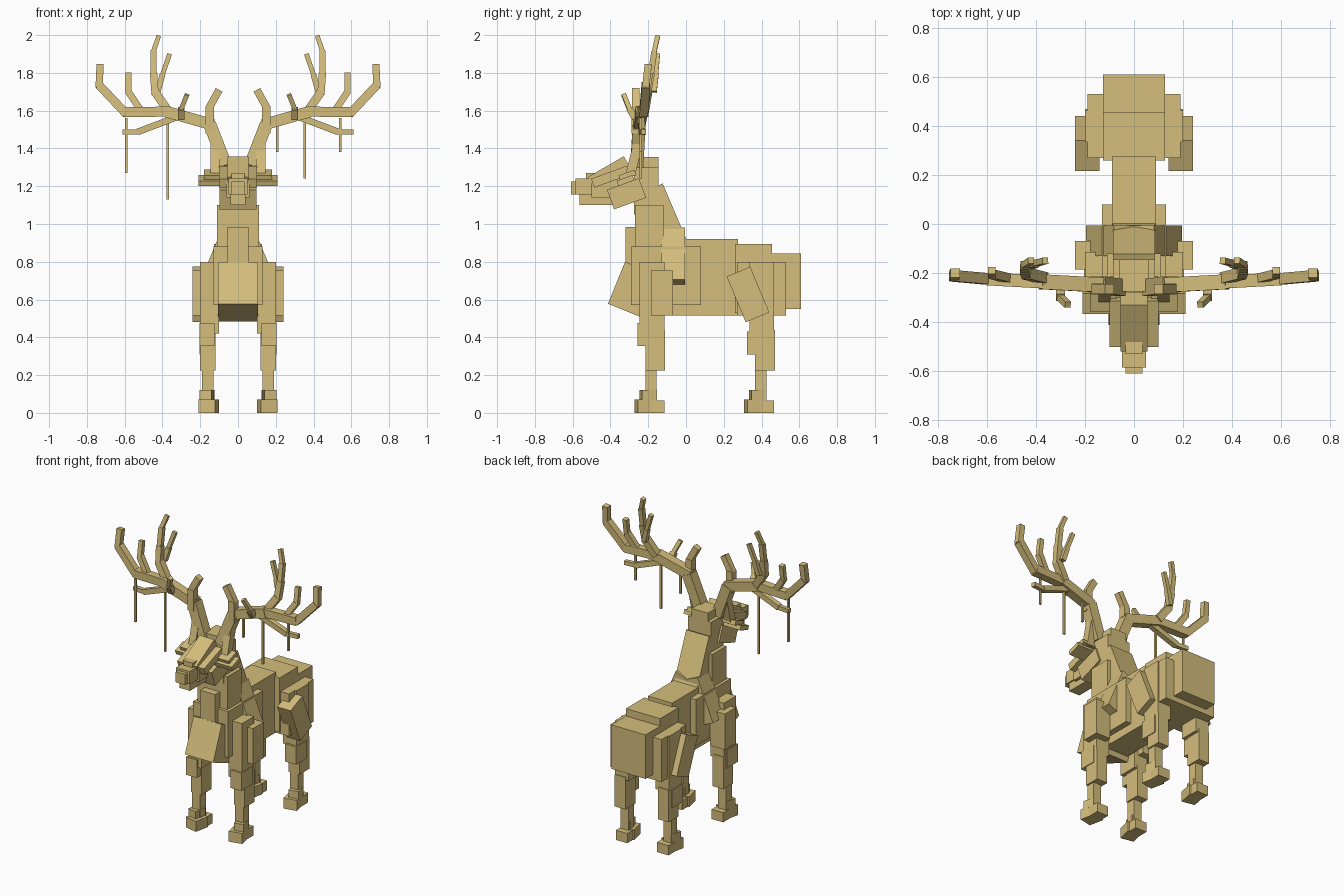
import bpy, bmesh
from math import radians
from mathutils import Matrix, Vector

cube = bpy.data.objects.get("Cube")
if cube:
    bpy.data.objects.remove(cube, do_unlink=True)

tan = bpy.data.materials.new("tan")
tan.use_nodes = True
COLOUR = (0.66, 0.51, 0.20, 1)
tan.diffuse_color = COLOUR
tan.node_tree.nodes["Principled BSDF"].inputs["Base Color"].default_value = COLOUR


def make(name, matrix):
    """One cuboid from a matrix applied to a unit cube."""
    bm = bmesh.new()
    bmesh.ops.create_cube(bm, size=1, matrix=matrix)
    bmesh.ops.recalc_face_normals(bm, faces=bm.faces)
    mesh = bpy.data.meshes.new(name)
    bm.to_mesh(mesh)
    bm.free()
    mesh.materials.append(tan)
    obj = bpy.data.objects.new(name, mesh)
    bpy.context.scene.collection.objects.link(obj)


def pair(name, matrix):
    make("left_" + name, matrix)
    make("right_" + name, Matrix.Diagonal((-1, 1, 1, 1)) @ matrix)


def span(x0, x1, y0, y1, z0, z1):
    """Upright box from its ranges."""
    return (Matrix.Translation(((x0 + x1) / 2, (y0 + y1) / 2, (z0 + z1) / 2))
            @ Matrix.Diagonal((x1 - x0, y1 - y0, z1 - z0, 1)))


def tilted(centre, size, angle, axis="X"):
    """Box turned about one axis."""
    return (Matrix.Translation(centre) @ Matrix.Rotation(radians(angle), 4, axis)
            @ Matrix.Diagonal((*size, 1)))


def beam(a, b, w, d):
    """Bar between two points, d deep along y."""
    z = (b - a).normalized()
    x = Vector((0, 1, 0)).cross(z).normalized()
    rot = Matrix((x, z.cross(x), z)).transposed().to_4x4()
    return Matrix.Translation((a + b) / 2) @ rot @ Matrix.Diagonal((w, d, (b - a).length, 1))


def branch(name, y0, y1, w0, w1, *points):
    """Tapering chain of bars through (x, z) points, drifting from y0 to y1."""
    n = len(points) - 1
    path = [Vector((x, y0 + (y1 - y0) * i / n, z)) for i, (x, z) in enumerate(points)]
    for i in range(n):
        w = w0 + (w1 - w0) * i / max(n - 1, 1)
        lap = (path[i + 1] - path[i]).normalized() * w * 0.3 * (i > 0)
        pair(f"{name}_{i + 1}", beam(path[i] - lap, path[i + 1], w, w))


def centre(name, half_width, *ranges):
    make(name, span(-half_width, half_width, *ranges))


# Torso
centre("body", 0.09, -0.18, 0.275, 0.515, 0.92)
centre("chest", 0.13, -0.29, 0.08, 0.57, 0.88)
centre("loin", 0.127, 0.26, 0.455, 0.53, 0.895)
centre("hips", 0.19, 0.27, 0.53, 0.515, 0.80)
centre("rump", 0.127, 0.40, 0.61, 0.55, 0.845)
make("chest_plate", tilted((0, -0.252, 0.642), (0.21, 0.25, 0.24), -22))

# Neck
centre("throat", 0.055, -0.32, -0.13, 0.60, 0.985)
centre("neck", 0.11, -0.27, -0.12, 0.75, 1.10)
make("nape", tilted((0, -0.128, 0.995), (0.17, 0.18, 0.40), 23))

# Head
centre("skull", 0.085, -0.275, -0.145, 1.05, 1.30)
centre("crown", 0.06, -0.275, -0.145, 1.24, 1.355)
centre("face", 0.06, -0.50, -0.27, 1.14, 1.24)
centre("muzzle", 0.05, -0.585, -0.36, 1.155, 1.24)
centre("nose", 0.035, -0.61, -0.55, 1.155, 1.225)
centre("bridge", 0.035, -0.53, -0.40, 1.20, 1.27)
centre("jaw", 0.04, -0.565, -0.36, 1.10, 1.165)
make("cheeks", tilted((0, -0.315, 1.16), (0.195, 0.18, 0.11), 20))
make("brow", tilted((0, -0.40, 1.26), (0.11, 0.22, 0.10), 30))
pair("temple", tilted((0.075, -0.40, 1.25), (0.05, 0.20, 0.05), 20))
pair("ear", tilted((0.145, -0.32, 1.23), (0.13, 0.09, 0.03), 20))
pair("ear_top", tilted((0.125, -0.31, 1.258), (0.11, 0.09, 0.03), 20))

# Shoulders and thighs
pair("shoulder_slab", tilted((0.0975, -0.068, 0.8275), (0.09, 0.125, 0.298), -22.7, "Y"))
pair("shoulder_plate", span(0.13, 0.24, -0.185, -0.07, 0.515, 0.755))
pair("thigh", tilted((0.19, 0.328, 0.627), (0.10, 0.135, 0.262), 22.6))

# Legs: the hind pair repeats the front pair further back, with a lower knee
for name, y, drop in (("front", 0, 0), ("hind", 0.58, 0.045)):
    pair(name + "_upper_leg", span(0.10, 0.20, y - 0.245, y - 0.115, 0.42, 0.80))
    pair(name + "_knee", span(0.125, 0.205, y - 0.258, y - 0.14, 0.355 - drop, 0.475 - drop))
    pair(name + "_calf", span(0.12, 0.20, y - 0.215, y - 0.11, 0.225, 0.44))
    pair(name + "_shin", span(0.13, 0.19, y - 0.215, y - 0.155, 0.05, 0.36))
    pair(name + "_heel", span(0.11, 0.195, y - 0.19, y - 0.115, 0, 0.065))
    pair(name + "_hoof", tilted((0.155, y - 0.215, 0.035), (0.09, 0.10, 0.07), 12, "Z"))
    pair(name + "_pastern", tilted((0.165, y - 0.20, 0.09), (0.065, 0.08, 0.06), 12, "Z"))

# Antlers: main beam, then tines from the inside out
branch("antler_root", -0.295, -0.25, 0.05, 0.05, (0.12, 1.26), (0.12, 1.44))
branch("antler_beam", -0.26, -0.20, 0.068, 0.038,
       (0.065, 1.31), (0.15, 1.53), (0.38, 1.595), (0.60, 1.592), (0.735, 1.735), (0.73, 1.845))
branch("inner_tine", -0.265, -0.265, 0.045, 0.04, (0.15, 1.48), (0.15, 1.62), (0.10, 1.71))
branch("front_tine", -0.27, -0.33, 0.035, 0.025, (0.30, 1.56), (0.30, 1.61), (0.27, 1.685))
branch("outer_tine", -0.22, -0.19, 0.036, 0.03, (0.52, 1.61), (0.58, 1.70), (0.58, 1.80))
branch("tall_tine", -0.22, -0.15, 0.045, 0.025,
       (0.37, 1.60), (0.44, 1.70), (0.447, 1.80), (0.447, 1.915), (0.42, 1.995))
branch("side_tine", -0.17, -0.15, 0.03, 0.025, (0.425, 1.70), (0.40, 1.79), (0.362, 1.90))
branch("low_tine", -0.24, -0.225, 0.035, 0.027, (0.30, 1.575), (0.53, 1.488), (0.61, 1.488))

# Hanging strands, uneven on each side
for i, (x, low) in enumerate(((-0.592, 1.27), (-0.372, 1.13), (0.208, 1.38),
                              (0.353, 1.24), (0.542, 1.38))):
    make(f"strand_{i + 1}", span(x - 0.006, x + 0.006, -0.246, -0.234, low, 1.56))
